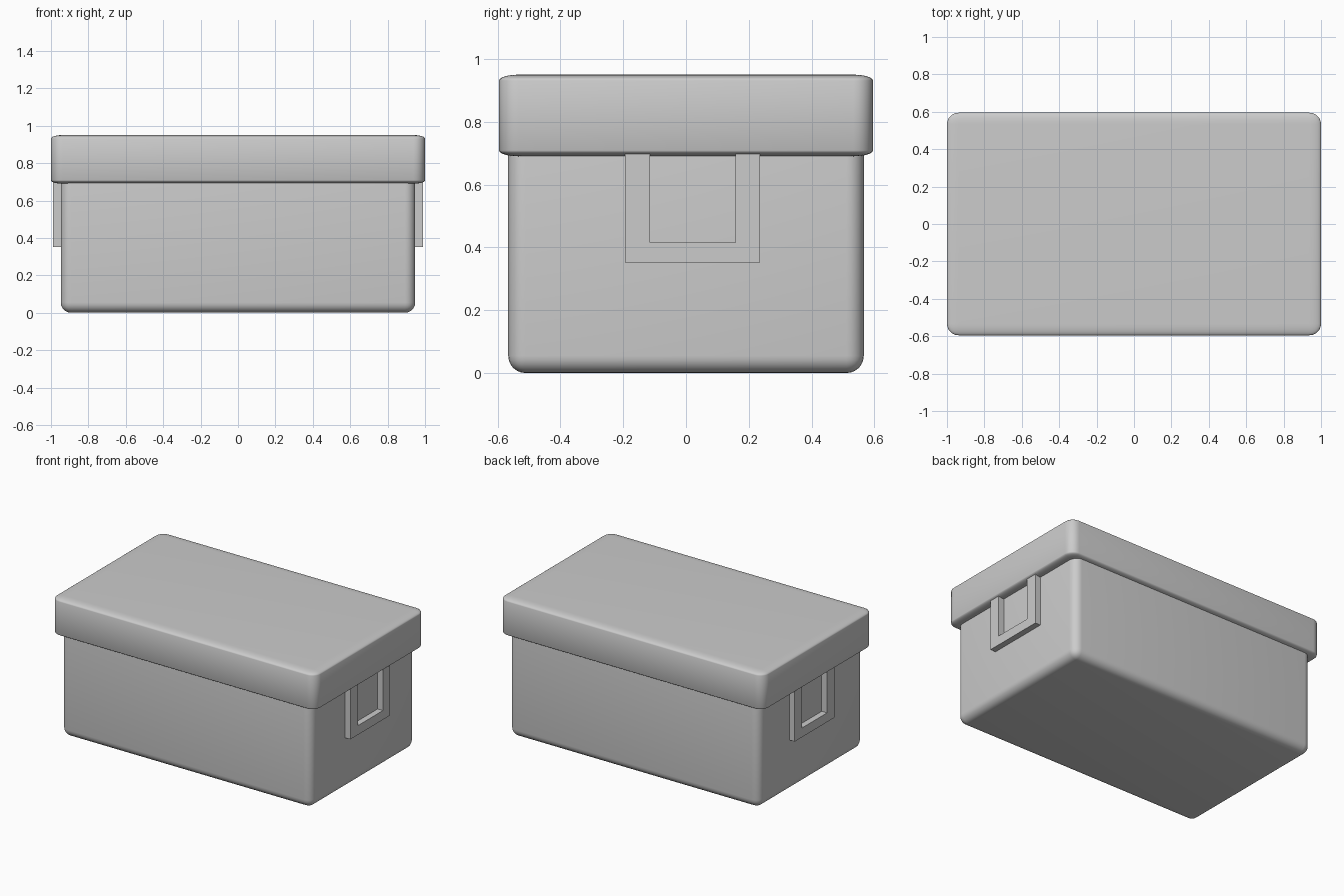
import bpy, bmesh
from mathutils import Matrix

if "Cube" in bpy.data.objects:
    bpy.data.objects.remove(bpy.data.objects["Cube"])


def make_object(name, bm):
    bmesh.ops.recalc_face_normals(bm, faces=bm.faces)
    mesh = bpy.data.meshes.new(name)
    bm.to_mesh(mesh)
    bm.free()
    obj = bpy.data.objects.new(name, mesh)
    bpy.context.collection.objects.link(obj)
    return obj


def rounded_box(name, sx, sy, z0, z1, radius, z_squash=1.0):
    """Box with rounded edges; z_squash flattens the rounding vertically."""
    bm = bmesh.new()
    bmesh.ops.create_cube(bm, size=1)
    bmesh.ops.scale(bm, vec=(sx, sy, (z1 - z0) / z_squash), verts=bm.verts)
    bmesh.ops.bevel(bm, geom=bm.edges[:], offset=radius, segments=6,
                    profile=0.5, affect='EDGES', clamp_overlap=True)
    bmesh.ops.scale(bm, vec=(1, 1, z_squash), verts=bm.verts)
    bmesh.ops.translate(bm, vec=(0, 0, (z0 + z1) / 2), verts=bm.verts)
    obj = make_object(name, bm)
    bpy.context.view_layer.objects.active = obj
    obj.select_set(True)
    bpy.ops.object.shade_smooth_by_angle()
    obj.select_set(False)
    return obj


# Box body and overhanging lid
rounded_box("box_body", 1.895, 1.132, 0.0, 0.78, 0.055)
rounded_box("lid", 2.0, 1.19, 0.69, 0.95, 0.062, z_squash=0.3)

# U-shaped end handles, mirrored left and right
profile = [(-0.195, 0.72), (-0.195, 0.352), (0.235, 0.352), (0.235, 0.72),
           (0.157, 0.72), (0.157, 0.415), (-0.115, 0.415), (-0.115, 0.72)]
for side, name in ((1, "handle_right"), (-1, "handle_left")):
    bm = bmesh.new()
    face = bm.faces.new([bm.verts.new((side * 0.93, y, z)) for y, z in profile])
    ext = bmesh.ops.extrude_face_region(bm, geom=[face], use_keep_orig=True)
    moved = [g for g in ext["geom"] if isinstance(g, bmesh.types.BMVert)]
    bmesh.ops.translate(bm, vec=(side * 0.058, 0, 0), verts=moved)
    make_object(name, bm)
